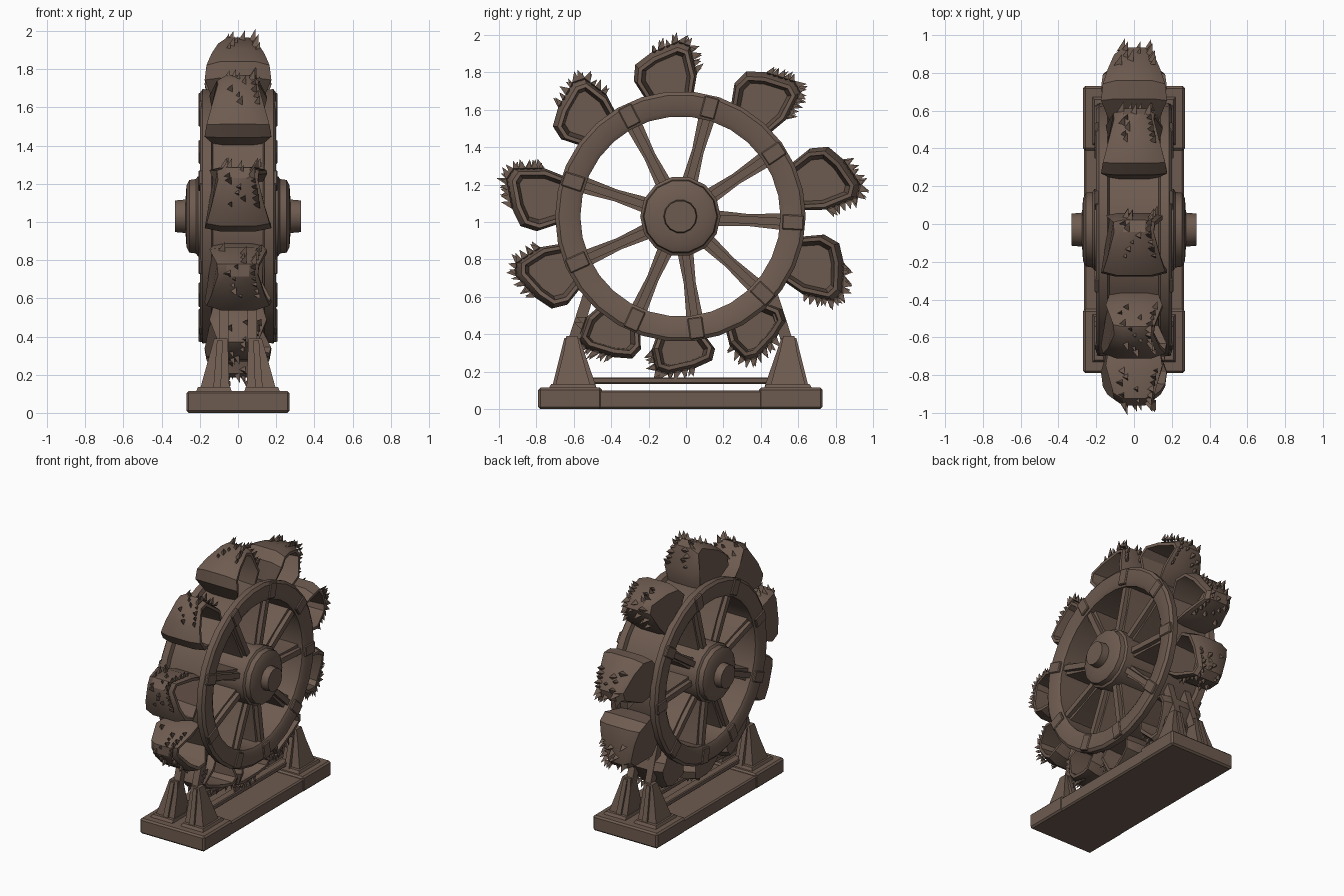
import bpy, bmesh, math, random
from mathutils import Matrix, Vector

random.seed(4)
if "Cube" in bpy.data.objects:
    bpy.data.objects.remove(bpy.data.objects["Cube"])

brown = bpy.data.materials.new("weathered_brown")
brown.use_nodes = True
COLOUR = (0.155, 0.105, 0.08, 1)
brown.diffuse_color = COLOUR
shader = brown.node_tree.nodes["Principled BSDF"]
shader.inputs["Base Color"].default_value = COLOUR
shader.inputs["Roughness"].default_value = 0.9

CENTRE = Vector((0, -0.03, 1.03))


def polar(angle):
    """Wheel frame: local z points outward, local y runs along the rim."""
    return Matrix.Translation(CENTRE) @ Matrix.Rotation(math.radians(angle - 90), 4, 'X')


def finish(bm, name, matrix=None, smooth=True):
    bmesh.ops.recalc_face_normals(bm, faces=bm.faces)
    if matrix:
        bm.transform(matrix)
    mesh = bpy.data.meshes.new(name)
    bm.to_mesh(mesh)
    bm.free()
    mesh.materials.append(brown)
    ob = bpy.data.objects.new(name, mesh)
    bpy.context.collection.objects.link(ob)
    if smooth:
        bpy.ops.object.select_all(action='DESELECT')
        ob.select_set(True)
        bpy.context.view_layer.objects.active = ob
        bpy.ops.object.shade_smooth_by_angle(angle=math.radians(32))
    return ob


def bridge(bm, rings, closed=False):
    pairs = list(zip(rings, rings[1:] + rings[:1])) if closed else list(zip(rings, rings[1:]))
    for a, b in pairs:
        for i in range(len(a)):
            j = (i + 1) % len(a)
            bm.faces.new((a[i], a[j], b[j], b[i]))


def lathe(name, profile, sides, closed):
    """Revolve (x, radius) points about the axle."""
    bm = bmesh.new()
    rings = []
    for x, r in profile:
        angles = [math.tau * i / sides for i in range(sides)]
        rings.append([bm.verts.new((x, r * math.cos(a), r * math.sin(a))) for a in angles])
    bridge(bm, rings, closed)
    if not closed:
        bm.faces.new(rings[0])
        bm.faces.new(rings[-1])
    return finish(bm, name, Matrix.Translation(CENTRE))


def loft(name, sections, matrix=None, bevel=0.0):
    """Skin rectangles given as (x0, x1, y0, y1, z)."""
    bm = bmesh.new()
    rings = [[bm.verts.new((x, y, z)) for x, y in ((x0, y0), (x1, y0), (x1, y1), (x0, y1))]
             for x0, x1, y0, y1, z in sections]
    bridge(bm, rings)
    bm.faces.new(rings[0])
    bm.faces.new(rings[-1])
    if bevel:
        bmesh.ops.bevel(bm, geom=bm.edges[:], offset=bevel, segments=1, affect='EDGES')
    return finish(bm, name, matrix)


def box(name, x0, x1, y0, y1, z0, z1, matrix=None, bevel=0.0):
    return loft(name, [(x0, x1, y0, y1, z0), (x0, x1, y0, y1, z1)], matrix, bevel)


# Rim: two raised flanges with a sunken drum between
half = [(0.13, 0.635), (0.14, 0.665), (0.185, 0.67), (0.2, 0.65), (0.2, 0.56), (0.185, 0.535)]
rim = half + [(-x, r) for x, r in reversed(half)]
lathe("rim", rim, 30, True)

# Hub, collars and axle ends
hub = [(0.33, 0.085), (0.275, 0.09), (0.27, 0.165), (0.255, 0.195), (0.22, 0.2), (0.21, 0.215), (0.17, 0.215)]
lathe("hub", hub + [(-x, r) for x, r in reversed(hub)], 14, False)

# Spokes: broad webs with a rib on both outer edges, and rim clamps
for a in (75, 34, -3, -43, -82, -114, -156, 162, 117):
    m = polar(a)
    loft("spoke", [(-0.15, 0.15, -0.045, 0.045, 0.15),
                   (-0.14, 0.14, -0.032, 0.032, 0.36),
                   (-0.15, 0.15, -0.045, 0.045, 0.56)], m)
    for s in (-1, 1):
        lo, hi = sorted((s * 0.13, s * 0.175))
        box("spoke_rib", lo, hi, -0.02, 0.02, 0.18, 0.56, m)
        lo, hi = sorted((s * 0.15, s * 0.208))
        box("rim_clamp", lo, hi, -0.04, 0.04, 0.545, 0.66, m, 0.006)


def tooth(bm, base, along, out, size):
    """A small torn splinter on a bucket lip."""
    along, out = along.normalized(), out.normalized()
    corners = [base - along * size * 0.4, base + along * size * 0.4,
               base - out * size * 0.3 + Vector((-size * 0.8, 0, 0))]
    vs = [bm.verts.new(p) for p in corners]
    tip = bm.verts.new(base + out * size + along * random.uniform(-0.3, 0.5) * size)
    bm.faces.new(vs)
    for i in range(3):
        bm.faces.new((vs[i], vs[(i + 1) % 3], tip))


# Bucket outline: (along rim, radius, half width)
OUTLINE = [(-0.12, 0.62, 0.13), (-0.185, 0.75, 0.175), (-0.17, 0.84, 0.165), (-0.08, 0.9, 0.14),
           (0.07, 0.95, 0.105), (0.13, 0.92, 0.11), (0.155, 0.76, 0.15), (0.12, 0.62, 0.13)]


def bucket(angle, size):
    bm = bmesh.new()
    pts = [(t, 0.62 + (r - 0.62) * size, w) for t, r, w in OUTLINE]
    rings = []
    for k in (-1, -0.55, 0.55, 1):
        pinch = 0.9 if abs(k) == 1 else 1
        rings.append([bm.verts.new((k * w, t * pinch, 0.62 + (r - 0.62) * pinch)) for t, r, w in pts])
    bridge(bm, rings)
    bm.faces.new(rings[0])
    mouth = bm.faces.new(rings[-1])
    bmesh.ops.recalc_face_normals(bm, faces=bm.faces)
    # Hollow mouth on one side
    bmesh.ops.inset_region(bm, faces=[mouth], thickness=0.022)
    floor = bmesh.ops.extrude_face_region(bm, geom=[mouth])
    for v in [g for g in floor["geom"] if isinstance(g, bmesh.types.BMVert)]:
        v.co.x = -0.05
        v.co.y *= 0.85
        v.co.z = 0.77 + (v.co.z - 0.77) * 0.85
    bmesh.ops.delete(bm, geom=[mouth], context='FACES_ONLY')
    # Ragged lip along the outer and leading edges
    for i in (3, 4, 5):
        a, b = Vector((0, *pts[i][:2])), Vector((0, *pts[i + 1][:2]))
        along = b - a
        out = Vector((0, -along.z, along.y))
        if out.dot((a + b) / 2 - Vector((0, 0, 0.77))) < 0:
            out = -out
        out = out.normalized() + Vector((0, 0.25, 0.35))
        count = max(2, round(along.length / 0.035))
        for k in range(count):
            f = (k + 0.5) / count
            w = pts[i][2] * (1 - f) + pts[i + 1][2] * f
            for x in (w * 0.85, w * random.uniform(-0.5, 0.4)):
                p = a.lerp(b, f)
                p.x = x
                tooth(bm, p, along, out, random.uniform(0.03, 0.055))
    finish(bm, "bucket", polar(angle))


for a, size in ((95, 0.95), (54, 0.98), (14, 1.08), (-21, 1.02), (-57, 0.72),
                (-90, 0.68), (-121, 0.75), (-156, 0.95), (172, 1.0), (133, 0.9)):
    bucket(a, size)

# Base slab with raised end pads
box("base_slab", -0.265, 0.265, -0.78, 0.72, 0, 0.1, None, 0.01)
for y0, y1 in ((-0.79, -0.45), (0.39, 0.73)):
    box("end_pad", -0.27, 0.27, y0, y1, 0, 0.115, None, 0.012)

# Supports: mirrored tapered pedestals, posts and tie rods
for s in (-1, 1):
    for e in (-1, 1):
        def section(x0, x1, y0, y1, z):
            xs = sorted((s * x0, s * x1))
            ys = sorted((e * y0 - 0.03, e * y1 - 0.03))
            return (*xs, *ys, z)
        loft("pedestal_foot", [section(0.03, 0.225, 0.44, 0.71, 0.1), section(0.04, 0.21, 0.46, 0.69, 0.135)])
        loft("pedestal", [section(0.045, 0.2, 0.48, 0.67, 0.12), section(0.05, 0.15, 0.53, 0.625, 0.3),
                          section(0.055, 0.125, 0.55, 0.61, 0.39)])
        loft("pedestal_rib", [section(0.09, 0.13, 0.45, 0.685, 0.12), section(0.08, 0.11, 0.54, 0.62, 0.38)])
        loft("post", [section(0.05, 0.1, 0.545, 0.61, 0.34), section(0.05, 0.1, 0.44, 0.5, 0.68)])
    lo, hi = sorted((s * 0.04, s * 0.1))
    box("tie_rod", lo, hi, -0.55, 0.49, 0.135, 0.17, None, 0.006)
